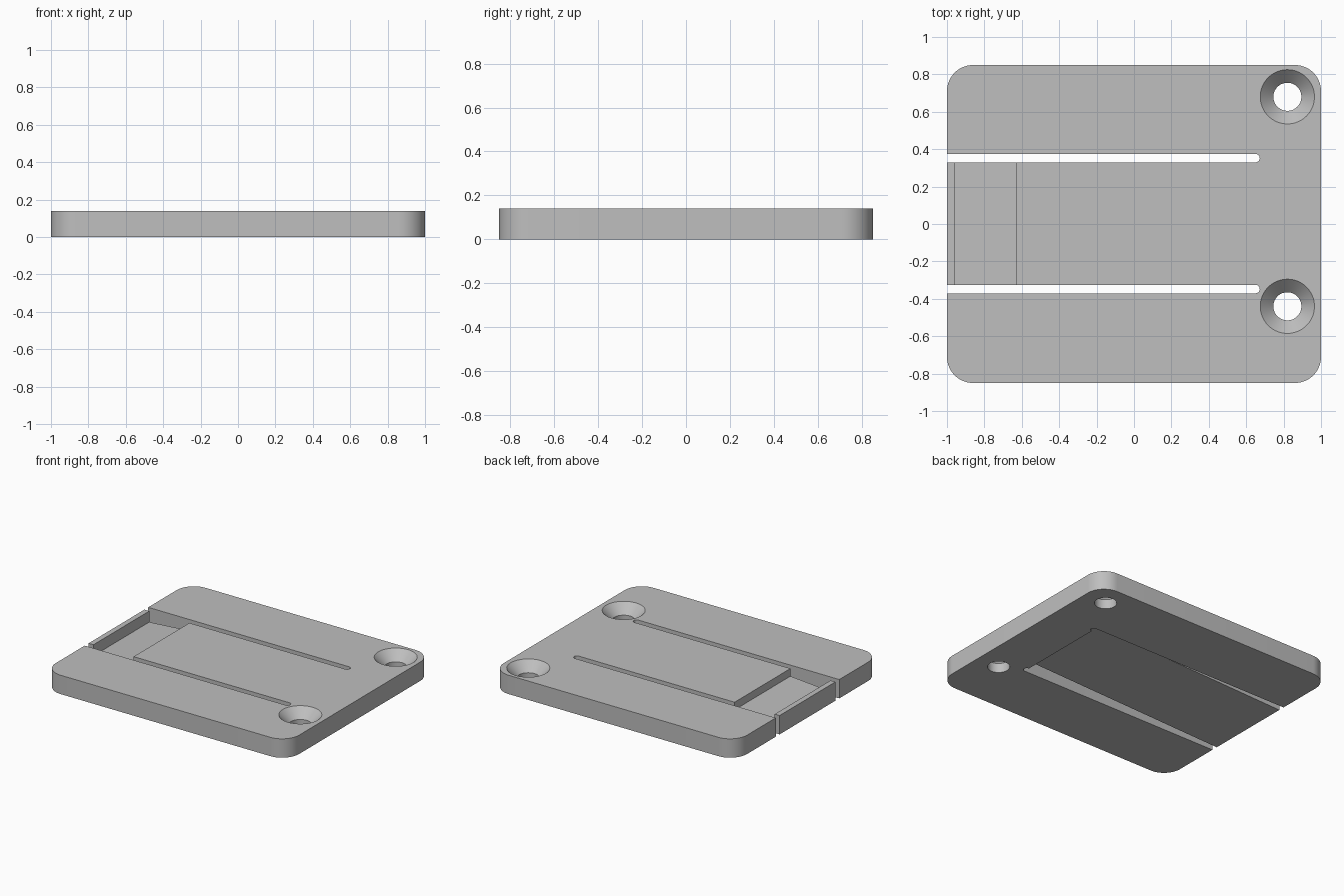
import bpy, bmesh, math

if "Cube" in bpy.data.objects:
    bpy.data.objects.remove(bpy.data.objects["Cube"], do_unlink=True)

H = 0.14                      # plate thickness
HALF_X, HALF_Y = 1.0, 0.85
CORNER = 0.14
SLOT_Y, SLOT_R, ROOT_X = 0.35, 0.0225, 0.65

grey = bpy.data.materials.new("light grey")
grey.use_nodes = True
colour = (0.52, 0.52, 0.52, 1)
grey.diffuse_color = colour
grey.node_tree.nodes["Principled BSDF"].inputs["Base Color"].default_value = colour


def prism(name, points, offset):
    """Extrude a closed loop of 3D points along an offset."""
    bm = bmesh.new()
    face = bm.faces.new([bm.verts.new(p) for p in points])
    grown = bmesh.ops.extrude_face_region(bm, geom=[face])["geom"]
    bmesh.ops.translate(bm, vec=offset,
                        verts=[v for v in grown if isinstance(v, bmesh.types.BMVert)])
    bmesh.ops.recalc_face_normals(bm, faces=bm.faces)
    mesh = bpy.data.meshes.new(name)
    bm.to_mesh(mesh)
    bm.free()
    mesh.materials.append(grey)
    obj = bpy.data.objects.new(name, mesh)
    bpy.context.collection.objects.link(obj)
    return obj


def arc(cx, cy, r, start, end, z, steps):
    angles = [math.radians(start + (end - start) * i / steps) for i in range(steps + 1)]
    return [(cx + r * math.cos(a), cy + r * math.sin(a), z) for a in angles]


def side_prism(name, profile):
    """Extrude an (x, z) profile across the tongue, between slot centres."""
    return prism(name, [(x, -SLOT_Y, z) for x, z in profile], (0, 2 * SLOT_Y, 0))


def lathe(name, profile, x, y, steps=64):
    """Closed solid of revolution from (radius, z) rings."""
    bm = bmesh.new()
    rings = [[bm.verts.new(p) for p in arc(x, y, r, 0, 360, z, steps)[:-1]]
             for r, z in profile]
    for low, high in zip(rings, rings[1:]):
        for i in range(steps):
            j = (i + 1) % steps
            bm.faces.new((low[i], low[j], high[j], high[i]))
    bm.faces.new(rings[0][::-1])
    bm.faces.new(rings[-1])
    mesh = bpy.data.meshes.new(name)
    bm.to_mesh(mesh)
    bm.free()
    mesh.materials.append(grey)
    obj = bpy.data.objects.new(name, mesh)
    bpy.context.collection.objects.link(obj)
    return obj


# Rounded base plate
outline = []
for sx, sy, start in ((1, 1, 0), (-1, 1, 90), (-1, -1, 180), (1, -1, 270)):
    outline += arc(sx * (HALF_X - CORNER), sy * (HALF_Y - CORNER), CORNER,
                   start, start + 90, 0, 16)
plate = prism("latch_plate", outline, (0, 0, H))

cutters = []

# Round-ended slots that free the tongue
for side in (-1, 1):
    y = side * SLOT_Y + 0.002
    loop = [(-1.2, y - SLOT_R, -0.1)] + arc(ROOT_X, y, SLOT_R, -90, 90, -0.1, 16)
    loop.append((-1.2, y + SLOT_R, -0.1))
    cutters.append(prism("slot_cutter", loop, (0, 0, 0.4)))

# Tapered relief under the tongue
cutters.append(side_prism("relief_cutter",
                          [(-1, 0), (ROOT_X, 0.057), (ROOT_X, -0.1), (-1, -0.1)]))

# Sloping pocket behind the end lip
cutters.append(side_prism("pocket_cutter",
                          [(-0.96, 0.058), (-0.63, 0.083), (-0.63, 0.3), (-0.96, 0.3)]))

# Countersunk screw holes
for y in (0.68, -0.44):
    cutters.append(lathe("screw_hole_cutter",
                         [(0.075, -0.1), (0.075, 0.07), (0.145, H), (0.145, 0.3)],
                         0.82, y))

# Cut everything out of the plate
bpy.context.view_layer.objects.active = plate
for cutter in cutters:
    mod = plate.modifiers.new("cut", 'BOOLEAN')
    mod.operation = 'DIFFERENCE'
    mod.solver = 'EXACT'
    mod.object = cutter
    bpy.ops.object.modifier_apply(modifier=mod.name)
    bpy.data.objects.remove(cutter, do_unlink=True)

plate.select_set(True)
bpy.ops.object.shade_smooth_by_angle(angle=math.radians(30))
